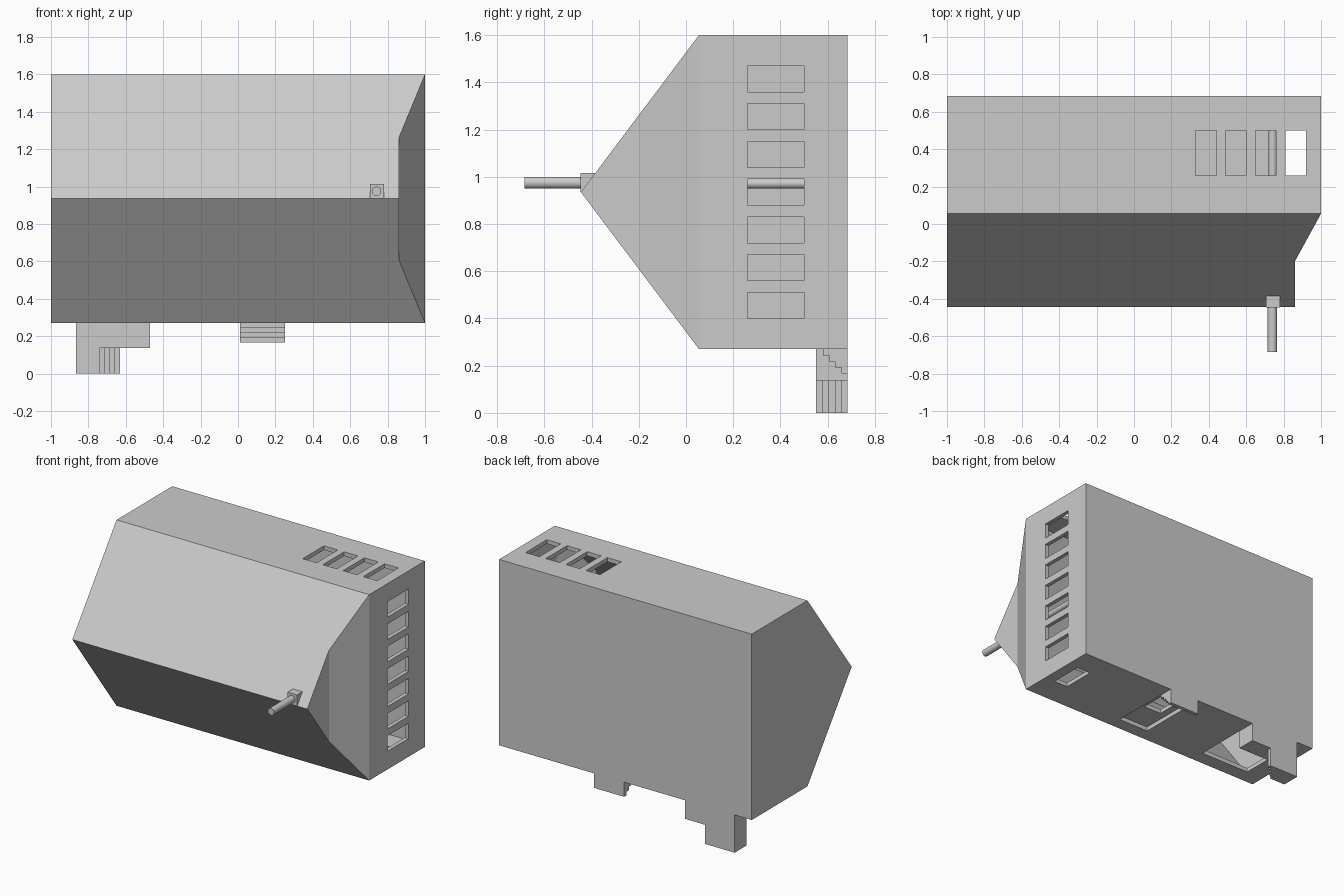
import bpy, bmesh
from math import pi
from mathutils import Vector, Matrix

cube = bpy.data.objects.get("Cube")
if cube:
    bpy.data.objects.remove(cube, do_unlink=True)

BACK, FLOOR, TOP, WALL = 0.685, 0.27, 1.6, 0.03


def finish(bm, name):
    bmesh.ops.recalc_face_normals(bm, faces=bm.faces)
    mesh = bpy.data.meshes.new(name)
    bm.to_mesh(mesh)
    bm.free()
    obj = bpy.data.objects.new(name, mesh)
    bpy.context.collection.objects.link(obj)
    return obj


def add_box(bm, lo, hi):
    lo, hi = Vector(lo), Vector(hi)
    place = Matrix.Translation((lo + hi) / 2) @ Matrix.Diagonal((*(hi - lo), 1))
    bmesh.ops.create_cube(bm, size=1, matrix=place)


def boxes(name, spans):
    bm = bmesh.new()
    for lo, hi in spans:
        add_box(bm, lo, hi)
    return finish(bm, name)


def prism(bm, points, sweep):
    face = bm.faces.new([bm.verts.new(p) for p in points])
    new = bmesh.ops.extrude_face_region(bm, geom=[face])["geom"]
    bmesh.ops.translate(bm, vec=sweep, verts=[v for v in new if isinstance(v, bmesh.types.BMVert)])


def rod(name, radius, x, z, y0, y1):
    bm = bmesh.new()
    place = Matrix.Translation((x, (y0 + y1) / 2, z)) @ Matrix.Rotation(pi / 2, 4, "X")
    bmesh.ops.create_cone(bm, cap_ends=True, segments=32, radius1=radius,
                          radius2=radius, depth=y1 - y0, matrix=place)
    obj = finish(bm, name)
    select(obj)
    bpy.ops.object.shade_smooth_by_angle()
    return obj


def select(obj):
    bpy.ops.object.select_all(action="DESELECT")
    obj.select_set(True)
    bpy.context.view_layer.objects.active = obj


def apply(obj, mod):
    select(obj)
    bpy.ops.object.modifier_apply(modifier=mod.name)


def cut(obj, cutter):
    cutter.hide_render = True
    mod = obj.modifiers.new("cut", "BOOLEAN")
    mod.operation, mod.solver, mod.object = "DIFFERENCE", "EXACT", cutter
    apply(obj, mod)
    bpy.data.objects.remove(cutter, do_unlink=True)


# Wedge-fronted housing
bm = bmesh.new()
profile = [(BACK, FLOOR), (BACK, TOP), (0.055, TOP), (-0.445, 0.935), (0.055, FLOOR)]
prism(bm, [(-1, y, z) for y, z in profile], (2, 0, 0))
housing = finish(bm, "housing")

# Slanted cut at the handle end of the wedge
bm = bmesh.new()
corner = [(1, 0.055), (0.86, -0.2), (0.86, -0.6), (1.2, -0.6), (1.2, 0.055)]
prism(bm, [(x, y, 0.1) for x, y in corner], (0, 0, 1.7))
cut(housing, finish(bm, "corner_cutter"))

# Hollow inside
hollow = housing.modifiers.new("hollow", "SOLIDIFY")
hollow.thickness, hollow.offset, hollow.use_even_offset = WALL, -1, True
apply(housing, hollow)

# Side and top vents, then the openings in the floor
y0, y1 = 0.26, 0.5
vents = [((0.9, y0, 0.4 + 0.16 * i), (1.1, y1, 0.51 + 0.16 * i)) for i in range(7)]
vents += [((0.33 + 0.16 * i, y0, 1.53), (0.44 + 0.16 * i, y1, 1.7)) for i in range(4)]
vents += [((0.81, y0, 0.2), (0.92, y1, 0.34)),
          ((0.01, 0.15, 0.2), (0.25, 0.58, 0.34)),
          ((-0.865, 0.16, 0.2), (-0.47, 0.55, 0.34))]
cut(housing, boxes("vent_cutter", vents))

# Tray above the middle opening, with a slot
inner = FLOOR + WALL
tray = boxes("tray", [((-0.02, 0.12, inner), (0.28, 0.61, inner + 0.03))])
cut(tray, boxes("slot_cutter", [((0.06, 0.35, 0.2), (0.2, 0.53, 0.5))]))

# Stepped catch under the back edge, steps facing forward
STEP = 0.026
boxes("stepped_catch", [
    ((0.01, 0.58 + STEP * i, FLOOR - STEP * (i + 1)), (0.25, BACK, FLOOR - STEP * i))
    for i in range(4)])

# Foot: upper bracket and a leg with a stepped plan
bm = bmesh.new()
add_box(bm, (-0.865, 0.55, 0.137), (-0.47, BACK, FLOOR))
finish(bm, "foot_bracket")
plan = [(-0.865, BACK), (-0.865, 0.55)]
for i in range(5):
    x, y = -0.74 + 0.0275 * i, 0.55 + 0.027 * i
    plan += [(x, y), (x, y + 0.027)]
bm = bmesh.new()
prism(bm, [(x, min(y, BACK), 0) for x, y in plan[1:-1] + [(-0.63, BACK), plan[0]]], (0, 0, 0.137))
finish(bm, "foot_leg")

# Crank handle, its arm and the axle inside
boxes("crank_arm", [((0.705, -0.447, 0.935), (0.78, -0.385, 1.015))])
rod("crank_handle", 0.025, 0.74, 0.975, -0.685, -0.44)
rod("axle", 0.022, 0.742, 0.972, -0.39, BACK - WALL)
